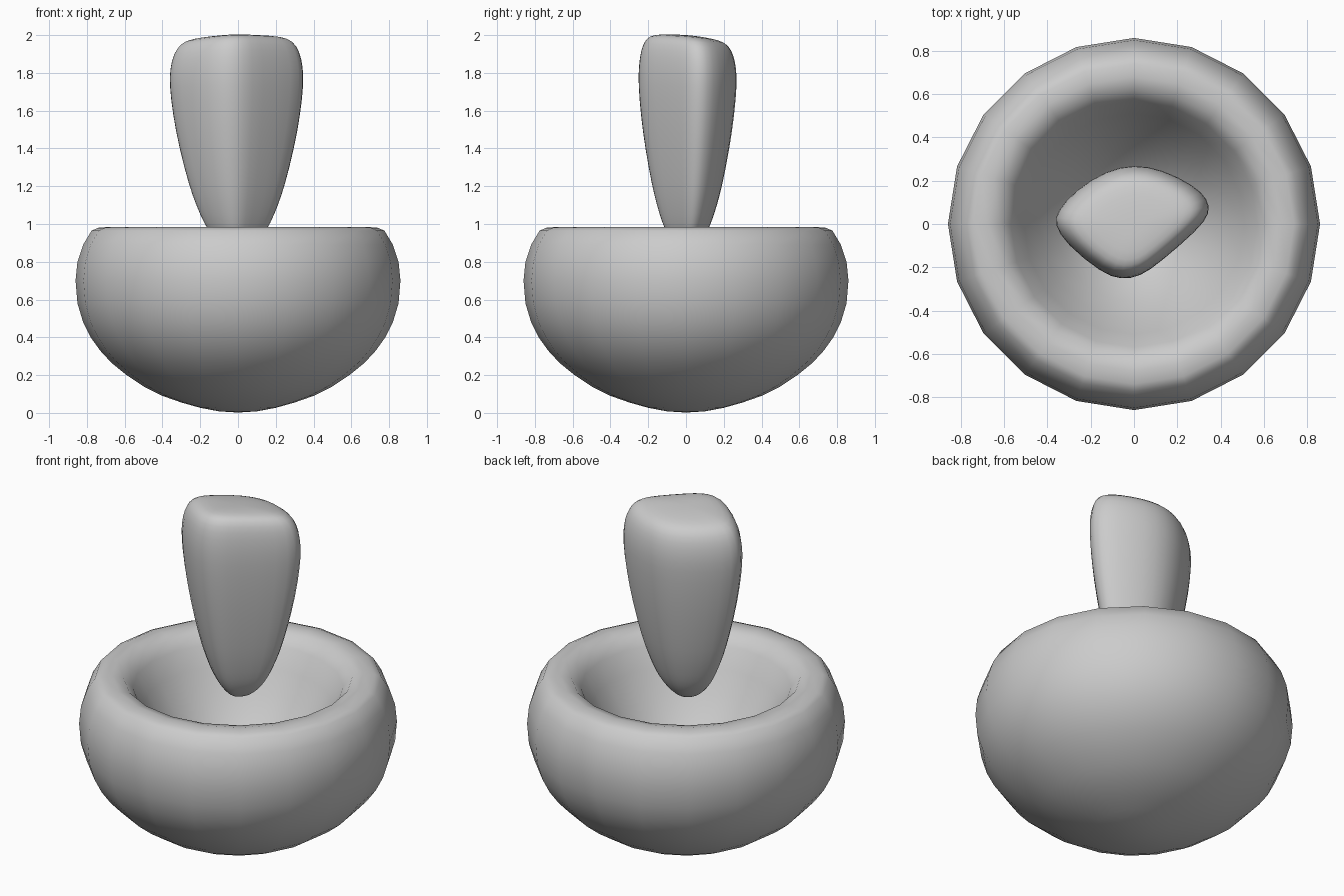
import bpy, bmesh
from math import cos, sin, tau

if "Cube" in bpy.data.objects:
    bpy.data.objects.remove(bpy.data.objects["Cube"])


def loft(name, bottom, rings, top, close_ends=True):
    """Skin a stack of closed rings, ending in a point at both ends."""
    bm = bmesh.new()
    loops = [[bm.verts.new(p) for p in ring] for ring in rings]
    n = len(loops[0])
    for a, b in zip(loops, loops[1:]):
        for i in range(n):
            j = (i + 1) % n
            bm.faces.new((a[i], a[j], b[j], b[i]))
    lo, hi = bm.verts.new(bottom), bm.verts.new(top)
    for i in range(n):
        j = (i + 1) % n
        bm.faces.new((lo, loops[0][j], loops[0][i]))
        bm.faces.new((hi, loops[-1][i], loops[-1][j]))
    bmesh.ops.recalc_face_normals(bm, faces=bm.faces)
    for f in bm.faces:
        f.smooth = True
    me = bpy.data.meshes.new(name)
    bm.to_mesh(me)
    bm.free()
    ob = bpy.data.objects.new(name, me)
    bpy.context.collection.objects.link(ob)
    return ob


# Mortar bowl: twenty-sided turned profile, outside up to the rim, then down the hollow
SIDES = 20
profile = [(.10, .008), (.20, .027), (.30, .055), (.40, .09), (.50, .14), (.59, .20),
           (.67, .265), (.73, .33), (.78, .40), (.82, .48), (.85, .58), (.86, .70),
           (.85, .80), (.82, .89), (.775, .965), (.74, .98), (.68, .985), (.62, .97),
           (.57, .91), (.51, .80), (.44, .68), (.36, .57), (.27, .47), (.18, .40),
           (.09, .36)]
loft("mortar_bowl", (0, 0, 0.002),
     [[(r * cos(tau * i / SIDES), r * sin(tau * i / SIDES), z) for i in range(SIDES)]
      for r, z in profile], (0, 0, .345))

# Pestle: uneven rounded-diamond section, tapering to a blunt tip inside the hollow
section = [(-.372, 0), (-.36, .06), (-.27, .16), (-.13, .25), (0, .278), (.13, .255),
           (.28, .18), (.345, .115), (.355, .05), (.30, -.025), (.12, -.18),
           (.03, -.245), (-.06, -.26), (-.15, -.23), (-.32, -.09)]
levels = [(.13, .865), (.25, .89), (.38, .94), (.49, 1.0), (.61, 1.1), (.71, 1.2),
          (.855, 1.4), (.95, 1.58), (1.0, 1.74), (.99, 1.83), (.94, 1.91),
          (.84, 1.965), (.68, 1.988), (.35, 1.997)]


def lean(x, y, z):
    # the top face slopes down towards the back and the left
    w = max(0, min(1, (z - 1.7) / .25))
    return (x, y, z + w * (.03 * x - .09 * y))


pestle = loft("pestle", (0, 0, .855),
              [[lean(x * s, y * s, z) for x, y in section] for s, z in levels],
              (0, 0, 2.0))
pestle.modifiers.new("smooth", 'SUBSURF').levels = 1
pestle.modifiers["smooth"].render_levels = 1
